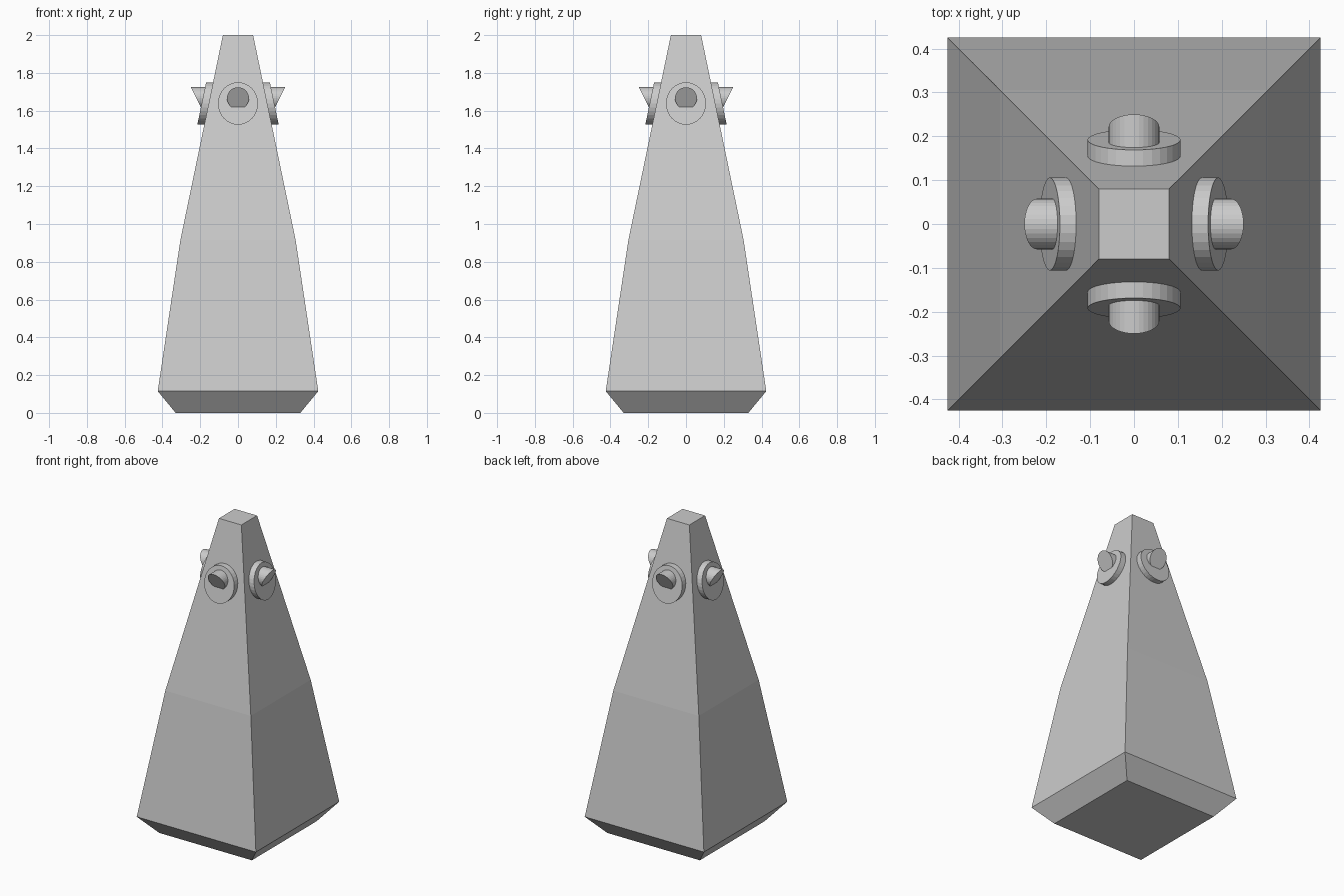
import bpy
import math
from mathutils import Matrix

if "Cube" in bpy.data.objects:
    bpy.data.objects.remove(bpy.data.objects["Cube"])


def make_object(name, verts, faces):
    mesh = bpy.data.meshes.new(name)
    mesh.from_pydata(verts, [], faces)
    mesh.update()
    obj = bpy.data.objects.new(name, mesh)
    bpy.context.collection.objects.link(obj)
    return obj


def loft(name, rings):
    """Skin equal-length rings with quads and cap both ends."""
    n = len(rings[0])
    verts = [p for ring in rings for p in ring]
    faces = [(r * n + i, r * n + (i + 1) % n, (r + 1) * n + (i + 1) % n, (r + 1) * n + i)
             for r in range(len(rings) - 1) for i in range(n)]
    faces.append(tuple(reversed(range(n))))
    faces.append(tuple(range(len(verts) - n, len(verts))))
    return make_object(name, verts, faces)


def slanted_plug(name, centre_z, ry, rz, inner, outer, segments=32):
    """Round plug along +x whose ends follow the slants x = inner(z), outer(z)."""
    circle = [(ry * math.cos(2 * math.pi * i / segments),
               centre_z + rz * math.sin(2 * math.pi * i / segments)) for i in range(segments)]
    return loft(name, [[(f(z), y, z) for y, z in circle] for f in (inner, outer)])


# Tapered square body: (height, half width)
sections = [(0, 0.33), (0.115, 0.425), (0.915, 0.305), (2.0, 0.08)]
loft("body", [[(-h, -h, z), (h, -h, z), (h, h, z), (-h, h, z)] for z, h in sections])


def wall(z):
    return 0.08 + (2.0 - z) * 0.2074


def disc_face(z):
    return wall(z) + 0.037


def horn_cut(z):
    return 0.25 + (z - 1.724) * 0.51


# One disc and one undercut peg on each of the four sides
for k, side in enumerate(("right", "back", "left", "front")):
    turn = Matrix.Rotation(k * math.pi / 2, 4, 'Z')
    disc = slanted_plug(side + "_disc", 1.638, 0.106, 0.112, wall, disc_face)
    peg = slanted_plug(side + "_peg", 1.666, 0.058, 0.058,
                       lambda z: disc_face(z) - 0.01, horn_cut)
    for obj in (disc, peg):
        obj.data.transform(turn)
